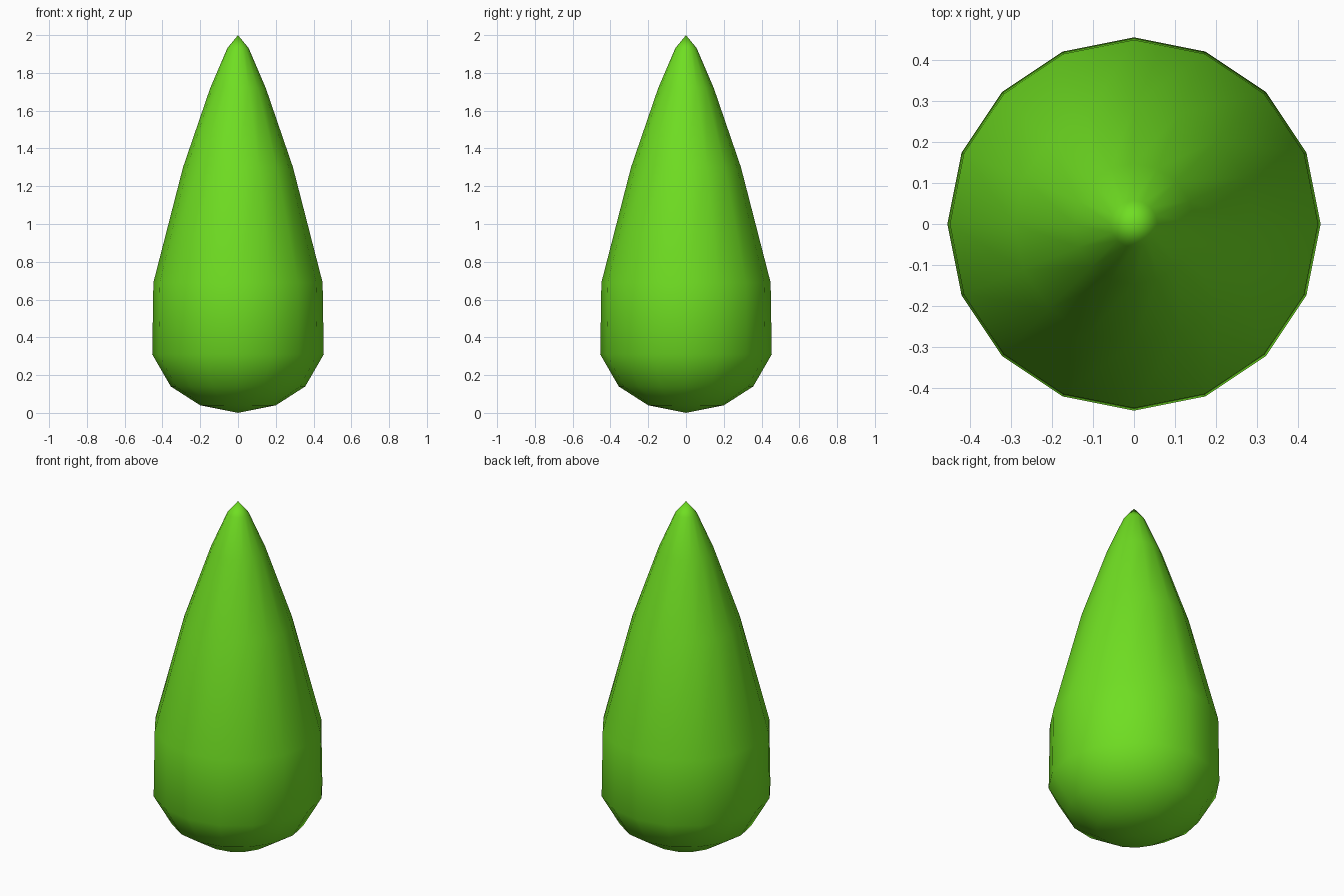
import bpy
import bmesh
import math

if "Cube" in bpy.data.objects:
    bpy.data.objects.remove(bpy.data.objects["Cube"])

SIDES = 16
# Radius and height of each ring, from the bottom point to the tip
PROFILE = [(0.20, 0.04), (0.356, 0.14), (0.454, 0.31), (0.448, 0.69),
           (0.291, 1.30), (0.147, 1.72), (0.057, 1.93)]


def lathe(name, profile, bottom, top, sides):
    bm = bmesh.new()
    rings = []
    for r, z in profile:
        rings.append([bm.verts.new((r * math.cos(2 * math.pi * i / sides),
                                    r * math.sin(2 * math.pi * i / sides), z))
                      for i in range(sides)])
    low = bm.verts.new((0, 0, bottom))
    high = bm.verts.new((0, 0, top))
    for i in range(sides):
        j = (i + 1) % sides
        bm.faces.new((low, rings[0][j], rings[0][i]))
        for a, b in zip(rings, rings[1:]):
            bm.faces.new((a[i], a[j], b[j], b[i]))
        bm.faces.new((rings[-1][i], rings[-1][j], high))
    for f in bm.faces:
        f.smooth = True
    mesh = bpy.data.meshes.new(name)
    bm.to_mesh(mesh)
    bm.free()
    obj = bpy.data.objects.new(name, mesh)
    bpy.context.collection.objects.link(obj)
    return obj


# Pointed green foliage body
foliage = lathe("foliage", PROFILE, 0.0, 2.0, SIDES)
green = bpy.data.materials.new("leaf_green")
green.diffuse_color = (0.16, 0.73, 0.016, 1)
green.use_nodes = True
green.node_tree.nodes["Principled BSDF"].inputs["Base Color"].default_value = green.diffuse_color
foliage.data.materials.append(green)
